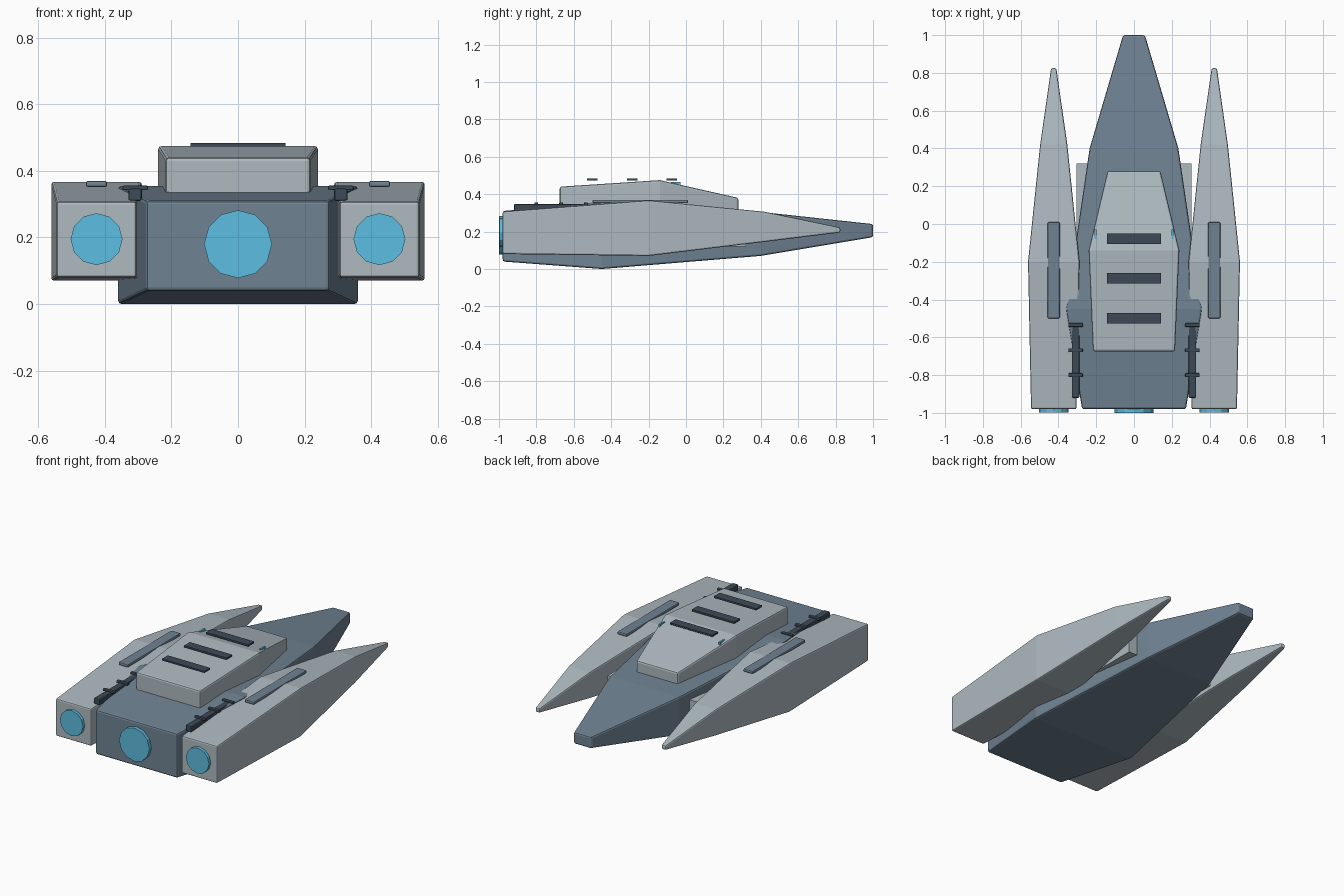
import bpy, bmesh, math
from mathutils import Matrix

if "Cube" in bpy.data.objects:
    bpy.data.objects.remove(bpy.data.objects["Cube"])


def material(name, rgb):
    m = bpy.data.materials.new(name)
    m.diffuse_color = (*rgb, 1)
    m.use_nodes = True
    m.node_tree.nodes["Principled BSDF"].inputs["Base Color"].default_value = m.diffuse_color
    return m


SLATE = material("slate", (0.16, 0.225, 0.29))
LIGHT = material("light_grey", (0.42, 0.49, 0.53))
DARK = material("dark", (0.047, 0.068, 0.095))
GLOW = material("engine_blue", (0.107, 0.51, 0.75))


def finish(name, bm, mat, bevel=0.0):
    bmesh.ops.recalc_face_normals(bm, faces=bm.faces)
    me = bpy.data.meshes.new(name)
    bm.to_mesh(me)
    bm.free()
    me.materials.append(mat)
    ob = bpy.data.objects.new(name, me)
    bpy.context.collection.objects.link(ob)
    if bevel:
        mod = ob.modifiers.new("bevel", 'BEVEL')
        mod.width = bevel
        mod.segments = 2
        mod.limit_method = 'ANGLE'
        mod.angle_limit = math.radians(40)
    return ob


def loft(name, sections, mat, cx=0.0, bevel=0.01):
    """Rectangular sections (y, half width, bottom z, top z) joined along y."""
    bm = bmesh.new()
    rings = [[bm.verts.new((cx + sx * w, y, z))
              for sx, z in ((-1, lo), (1, lo), (1, hi), (-1, hi))]
             for y, w, lo, hi in sections]
    for a, b in zip(rings, rings[1:]):
        for i in range(4):
            j = (i + 1) % 4
            bm.faces.new((a[i], a[j], b[j], b[i]))
    bm.faces.new(rings[0])
    bm.faces.new(rings[-1])
    return finish(name, bm, mat, bevel)


def box(name, lo, hi, mat, bevel=0.0):
    bm = bmesh.new()
    size = [h - l for l, h in zip(lo, hi)]
    mid = [(h + l) / 2 for l, h in zip(lo, hi)]
    bmesh.ops.create_cube(bm, size=1,
                          matrix=Matrix.Translation(mid) @ Matrix.Diagonal((*size, 1)))
    return finish(name, bm, mat, bevel)


def cylinder_y(name, x, z, r, y0, y1, sides, mat):
    bm = bmesh.new()
    mtx = Matrix.Translation((x, (y0 + y1) / 2, z)) @ Matrix.Rotation(math.pi / 2, 4, 'X')
    bmesh.ops.create_cone(bm, cap_ends=True, segments=sides, radius1=r, radius2=r,
                          depth=y1 - y0, matrix=mtx)
    return finish(name, bm, mat)


# Central hull and raised upper deck
loft("main_hull", [(-0.98, 0.275, 0.04, 0.31), (-0.45, 0.36, 0.0, 0.355),
                   (0.4, 0.235, 0.07, 0.305), (1.0, 0.058, 0.17, 0.24)], SLATE)
loft("upper_deck", [(-0.675, 0.217, 0.29, 0.44), (-0.14, 0.24, 0.29, 0.475),
                    (0.28, 0.14, 0.29, 0.38)], LIGHT)

# Vents across the deck
for i, y in enumerate((-0.5, -0.288, -0.077)):
    box(f"deck_vent_{i + 1}", (-0.143, y - 0.028, 0.474), (0.143, y + 0.028, 0.484), DARK)

# Cross beam joining the side pods to the hull
box("pod_connector", (-0.305, -0.32, 0.12), (0.305, 0.32, 0.26), LIGHT)

# Main engine
cylinder_y("main_engine", 0, 0.18, 0.102, -1.0, -0.97, 12, GLOW)

for side, s in (("left", -1), ("right", 1)):
    # Side pod with its top panel and engine
    cx = 0.425 * s
    loft(f"{side}_pod", [(-0.98, 0.12, 0.08, 0.307), (-0.2, 0.136, 0.07, 0.367),
                         (0.42, 0.072, 0.145, 0.306), (0.825, 0.014, 0.195, 0.222)],
         LIGHT, cx, 0.008)
    box(f"{side}_pod_panel", (cx - 0.032, -0.5, 0.352), (cx + 0.032, 0.01, 0.37), SLATE, 0.006)
    cylinder_y(f"{side}_engine", cx, 0.195, 0.078, -0.998, -0.97, 12, GLOW)

    # Pipe in the gap, held by three clamps
    px = 0.309 * s
    box(f"{side}_pipe", (px - 0.02, -0.92, 0.31), (px + 0.02, -0.53, 0.347), DARK, 0.006)
    for i, y in enumerate((-0.535, -0.668, -0.8)):
        box(f"{side}_clamp_{i + 1}", (px - 0.038, y - 0.01, 0.342),
            (px + 0.038, y + 0.01, 0.356), DARK, 0.004)

    # Small lamp let into the deck edge
    wx = 0.203 * s
    box(f"{side}_deck_lamp", (wx - 0.005, -0.08, 0.44), (wx + 0.005, -0.03, 0.465), GLOW)
